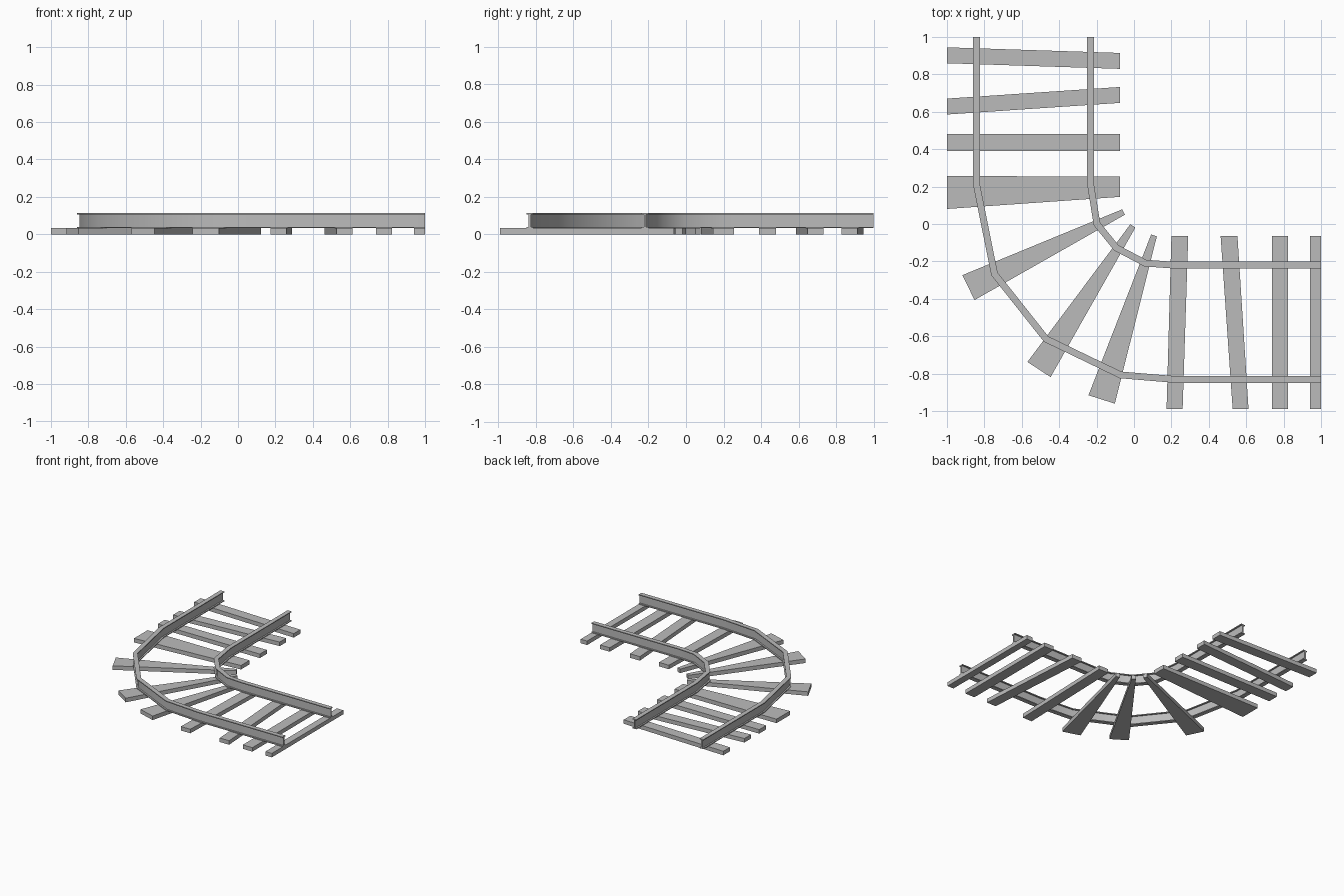
import bpy
import bmesh
from math import radians
from mathutils import Vector

cube = bpy.data.objects.get("Cube")
if cube:
    bpy.data.objects.remove(cube, do_unlink=True)

GREY = (0.5, 0.5, 0.5, 1)
TIE_TOP = 0.033
RAIL_TOP = 0.113

grey = bpy.data.materials.new("plain grey")
grey.use_nodes = True
grey.diffuse_color = GREY
grey.node_tree.nodes["Principled BSDF"].inputs["Base Color"].default_value = GREY


def finish(name, bm):
    bmesh.ops.recalc_face_normals(bm, faces=bm.faces)
    mesh = bpy.data.meshes.new(name)
    bm.to_mesh(mesh)
    bm.free()
    mesh.materials.append(grey)
    obj = bpy.data.objects.new(name, mesh)
    bpy.context.collection.objects.link(obj)
    return obj


def plank(name, corners):
    """Flat tie extruded up from its four ground corners."""
    bm = bmesh.new()
    base = bm.faces.new([bm.verts.new((x, y, 0)) for x, y in corners])
    top = bmesh.ops.extrude_face_region(bm, geom=[base], use_keep_orig=True)
    verts = [v for v in top["geom"] if isinstance(v, bmesh.types.BMVert)]
    bmesh.ops.translate(bm, verts=verts, vec=(0, 0, TIE_TOP))
    finish(name, bm)


def beam_profile(half=0.018, web=0.006, flange=0.007):
    """I-beam section as (sideways, height) pairs."""
    low, high = TIE_TOP + flange, RAIL_TOP - flange
    side = [(half, TIE_TOP), (half, low), (web, low),
            (web, high), (half, high), (half, RAIL_TOP)]
    return side + [(-s, z) for s, z in reversed(side)]


def rail(name, path):
    """Sweep the I-beam along a path with mitred corners."""
    pts = [Vector(p) for p in path]
    bm = bmesh.new()
    rings = []
    for i, p in enumerate(pts):
        before = (p - pts[i - 1]).normalized() if i else None
        after = (pts[i + 1] - p).normalized() if i + 1 < len(pts) else before
        before = before or after
        along = (before + after).normalized()
        across = Vector((-along.y, along.x)) / along.dot(after)
        rings.append([bm.verts.new((*(p + across * s), z)) for s, z in beam_profile()])
    for a, b in zip(rings, rings[1:]):
        for j in range(len(a)):
            bm.faces.new((a[j - 1], a[j], b[j], b[j - 1]))
    bm.faces.new(rings[0])
    bm.faces.new(rings[-1])
    obj = finish(name, bm)
    bpy.ops.object.select_all(action="DESELECT")
    obj.select_set(True)
    bpy.context.view_layer.objects.active = obj
    bpy.ops.object.shade_smooth_by_angle(angle=radians(45))


# Rails
rail("outer_rail", [(-0.842, 1), (-0.842, 0.21), (-0.746, -0.267), (-0.47, -0.615),
                    (-0.072, -0.807), (0.23, -0.832), (1, -0.832)])
rail("inner_rail", [(-0.232, 1), (-0.232, 0.21), (-0.198, 0), (-0.094, -0.128),
                    (0.06, -0.209), (0.2, -0.219), (1, -0.219)])

# Ties across the back arm: outer centre, outer width, inner centre, inner width
for n, (a, wa, b, wb) in enumerate([(0.902, 0.085, 0.872, 0.085), (0.628, 0.085, 0.69, 0.085),
                                    (0.435, 0.09, 0.435, 0.09), (0.168, 0.175, 0.2, 0.11)]):
    plank(f"back_tie_{n + 1}", [(-1, a - wa / 2), (-0.075, b - wb / 2),
                                (-0.075, b + wb / 2), (-1, a + wa / 2)])

# Ties across the side arm, same order
for n, (a, wa, b, wb) in enumerate([(0.217, 0.086, 0.245, 0.09), (0.57, 0.085, 0.508, 0.09),
                                    (0.78, 0.087, 0.78, 0.087), (0.971, 0.058, 0.971, 0.058)]):
    plank(f"side_tie_{n + 1}", [(a - wa / 2, -0.99), (a + wa / 2, -0.99),
                                (b + wb / 2, -0.063), (b - wb / 2, -0.063)])

# Tapered ties fanning round the bend
for n, (start, end) in enumerate([((-0.885, -0.34), (-0.056, 0.064)),
                                  ((-0.508, -0.778), (-0.006, -0.01)),
                                  ((-0.173, -0.938), (0.107, -0.061))]):
    s, e = Vector(start), Vector(end)
    d = (e - s).normalized()
    across = Vector((-d.y, d.x))
    wide, thin = across * 0.074, across * 0.016
    plank(f"bend_tie_{n + 1}", [s + wide, s - wide, e - thin, e + thin])
